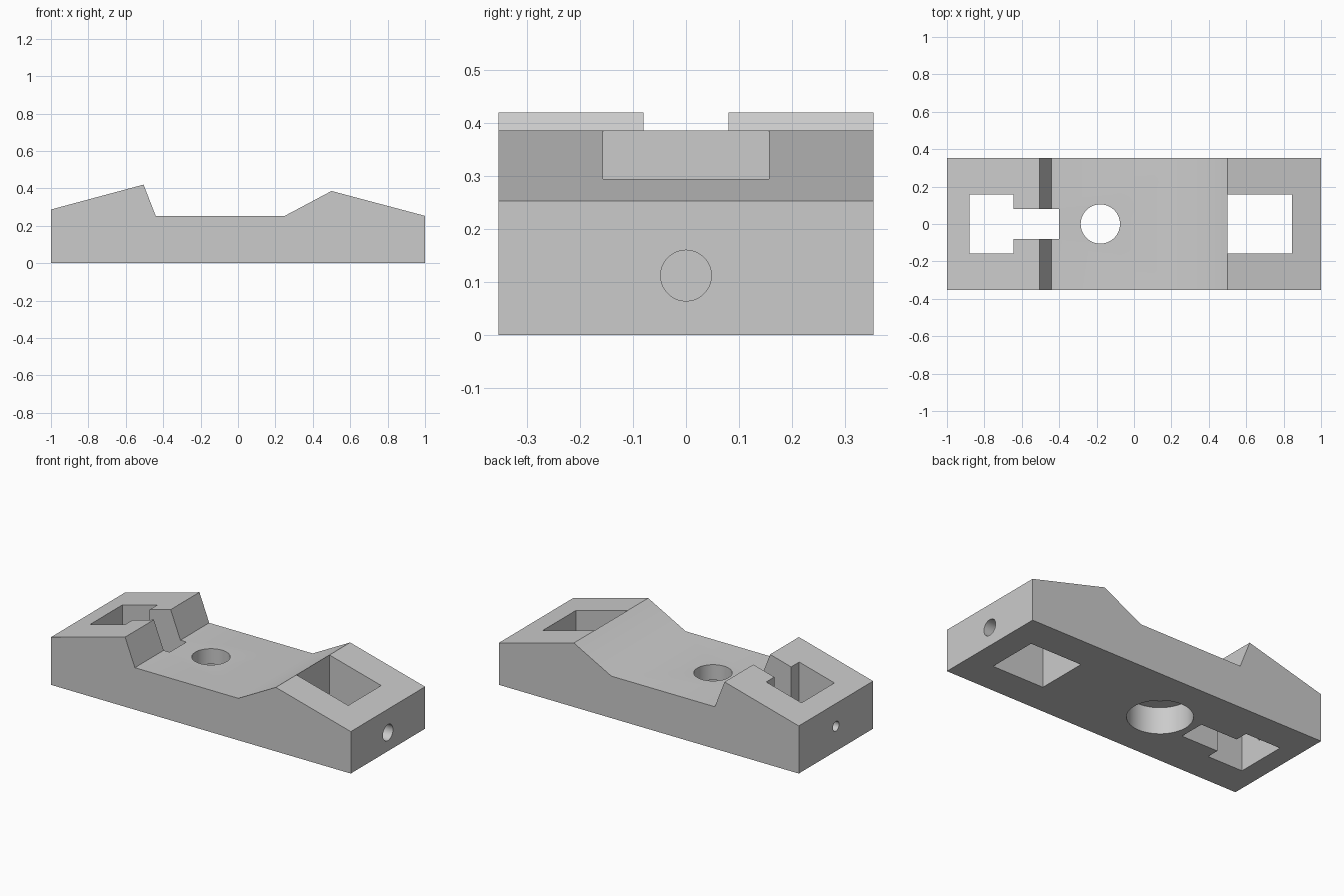
import bpy
import bmesh
import math

cube = bpy.data.objects.get("Cube")
if cube:
    bpy.data.objects.remove(cube, do_unlink=True)

grey = bpy.data.materials.new("plain grey")
grey.use_nodes = True
colour = (0.6, 0.6, 0.6, 1)
grey.diffuse_color = colour
grey.node_tree.nodes["Principled BSDF"].inputs["Base Color"].default_value = colour

HALF_DEPTH = 0.354


def add_object(name, bm):
    bmesh.ops.recalc_face_normals(bm, faces=bm.faces)
    mesh = bpy.data.meshes.new(name)
    bm.to_mesh(mesh)
    bm.free()
    mesh.materials.append(grey)
    obj = bpy.data.objects.new(name, mesh)
    bpy.context.collection.objects.link(obj)
    return obj


def prism(name, points, z_plane, low, high):
    """Extrude an outline: along z if z_plane, otherwise along y."""
    bm = bmesh.new()
    place = (lambda a, b: (a, b, low)) if z_plane else (lambda a, b: (a, low, b))
    face = bm.faces.new([bm.verts.new(place(a, b)) for a, b in points])
    new = bmesh.ops.extrude_face_region(bm, geom=[face])["geom"]
    shift = (0, 0, high - low) if z_plane else (0, high - low, 0)
    bmesh.ops.translate(bm, vec=shift, verts=[v for v in new if isinstance(v, bmesh.types.BMVert)])
    return add_object(name, bm)


def cylinder(name, radius, length, centre, along_x=False):
    bm = bmesh.new()
    bmesh.ops.create_cone(bm, cap_ends=True, segments=64, radius1=radius,
                          radius2=radius, depth=length)
    obj = add_object(name, bm)
    obj.location = centre
    if along_x:
        obj.rotation_euler.y = math.pi / 2
    return obj


# Body: side profile with two raised ends
profile = [(-1, 0), (1, 0), (1, 0.253), (0.5, 0.386), (0.25, 0.253),
           (-0.44, 0.253), (-0.505, 0.42), (-1, 0.287)]
body = prism("clamp_body", profile, False, -HALF_DEPTH, HALF_DEPTH)

# Openings: stepped slot, square window, counterbored hole, end holes
half_slot = [(-0.88, 0.157), (-0.645, 0.157), (-0.645, 0.08), (-0.4, 0.08)]
slot = half_slot + [(x, -y) for x, y in reversed(half_slot)]
window = [(0.5, -0.157), (0.845, -0.157), (0.845, 0.157), (0.5, 0.157)]
cutters = [
    prism("slot_cutter", slot, True, -0.2, 0.7),
    prism("window_cutter", window, True, -0.2, 0.7),
    cylinder("bolt_hole_cutter", 0.105, 1, (-0.18, 0, 0.2)),
    cylinder("counterbore_cutter", 0.178, 0.32, (-0.18, 0, 0)),
    cylinder("large_end_hole_cutter", 0.048, 0.4, (0.95, 0, 0.112), True),
    cylinder("small_end_hole_cutter", 0.029, 0.4, (-0.95, 0, 0.15), True),
]

bpy.ops.object.select_all(action="DESELECT")
body.select_set(True)
bpy.context.view_layer.objects.active = body
for cutter in cutters:
    cutter.hide_render = True
    cut = body.modifiers.new(cutter.name, "BOOLEAN")
    cut.operation = "DIFFERENCE"
    cut.solver = "EXACT"
    cut.object = cutter
    bpy.ops.object.modifier_apply(modifier=cut.name)
for cutter in cutters:
    bpy.data.objects.remove(cutter, do_unlink=True)

# Smooth bores and the shallow bend, keep the other edges sharp
bpy.ops.object.shade_smooth_by_angle(angle=math.radians(30))
